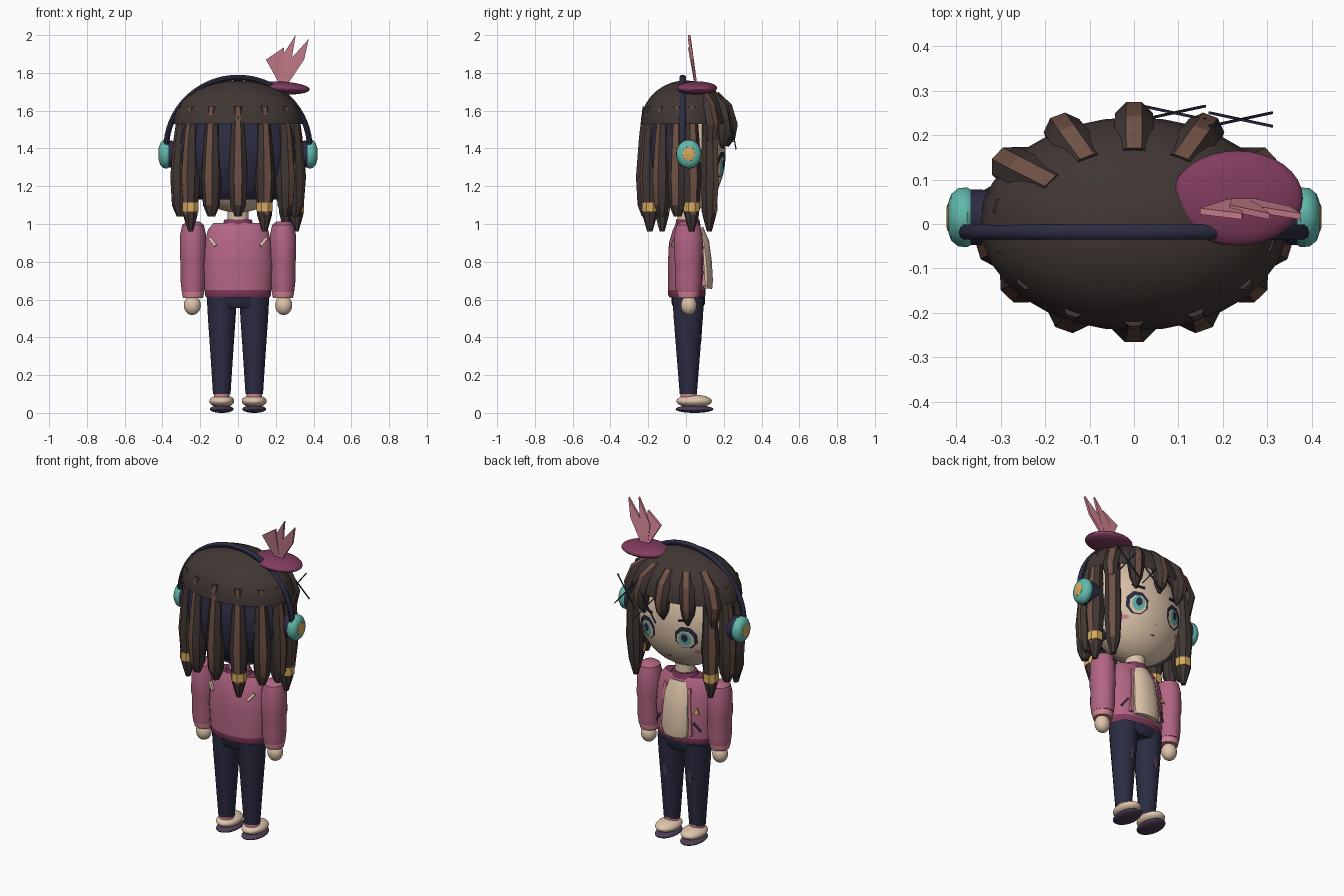
import bpy, bmesh
from math import sin, cos, pi, radians, sqrt
from mathutils import Vector

cube = bpy.data.objects.get("Cube")
if cube:
    bpy.data.objects.remove(cube)


def material(name, *rgb):
    m = bpy.data.materials.new(name)
    m.use_nodes = True
    m.diffuse_color = (*rgb, 1)
    m.node_tree.nodes["Principled BSDF"].inputs["Base Color"].default_value = (*rgb, 1)
    return m


HAIR = material("dark brown", .052, .038, .034)
STREAK = material("light brown", .16, .082, .06)
NAVY = material("navy", .025, .025, .055)
PINK = material("rose pink", .45, .13, .23)
PLUM = material("plum", .22, .045, .11)
SKIN = material("cream", .74, .56, .41)
TEAL = material("teal", .12, .48, .41)
GOLD = material("gold", .68, .40, .11)
BLUSH = material("light pink", .62, .22, .28)
MAUVE = material("mauve grey", .075, .05, .09)


def finish(name, bm, mats, smooth=40):
    bmesh.ops.recalc_face_normals(bm, faces=bm.faces)
    me = bpy.data.meshes.new(name)
    bm.to_mesh(me)
    bm.free()
    for m in mats:
        me.materials.append(m)
    if smooth:
        me.shade_smooth()
        me.set_sharp_from_angle(angle=radians(smooth))
    ob = bpy.data.objects.new(name, me)
    bpy.context.collection.objects.link(ob)
    return ob


def loft(name, rings, mats, n=20, side=(1, 0, 0), rule=None, smooth=40):
    """Tube through rings of (x, y, z, radius along side, radius across)."""
    bm = bmesh.new()
    s = Vector(side).normalized()
    pts = [Vector(r[:3]) for r in rings]
    loops = []
    for i, r in enumerate(rings):
        t = (pts[min(i + 1, len(pts) - 1)] - pts[max(i - 1, 0)]).normalized()
        v = t.cross(s).normalized()
        angles = [(j - .5) * 2 * pi / n for j in range(n)]
        loops.append([bm.verts.new(pts[i] + s * r[3] * cos(a) + v * r[4] * sin(a)) for a in angles])
    for i in range(len(loops) - 1):
        for j in range(n):
            k = (j + 1) % n
            f = bm.faces.new((loops[i][j], loops[i][k], loops[i + 1][k], loops[i + 1][j]))
            if rule:
                f.material_index = rule(i, j)
    bm.faces.new(loops[0])
    bm.faces.new(loops[-1])
    return finish(name, bm, mats, smooth)


def strip(name, a, b, r, mat, flat=None):
    d = Vector(b) - Vector(a)
    side = d.cross(Vector((0, 1, 0)))
    return loft(name, [(*a, r, flat or r), (*b, r, flat or r)], [mat], 4, side, smooth=0)


def ball(name, loc, scale, mat, cuts=()):
    bm = bmesh.new()
    bmesh.ops.create_uvsphere(bm, u_segments=32, v_segments=18, radius=1)
    for v in bm.verts:
        v.co = Vector([c * s + p for c, s, p in zip(v.co, scale, loc)])
    for co, no in cuts:
        bmesh.ops.bisect_plane(bm, geom=bm.verts[:] + bm.edges[:] + bm.faces[:],
                               plane_co=co, plane_no=no, clear_outer=True)
    return finish(name, bm, [mat])


def plate(name, outline, y0, y1, depth, mat):
    """Flat shape drawn in x and z, leaning from y0 at its foot to y1 at its top."""
    bm = bmesh.new()
    zs = [p[1] for p in outline]
    lean = lambda z: y0 + (y1 - y0) * (z - min(zs)) / (max(zs) - min(zs))
    f = bm.faces.new([bm.verts.new((x, lean(z), z)) for x, z in outline])
    ext = bmesh.ops.extrude_face_region(bm, geom=[f])["geom"]
    for v in ext:
        if isinstance(v, bmesh.types.BMVert):
            v.co.y += depth
    return finish(name, bm, [mat], 0)


# Head
HC, HR = (0, 0, 1.37), (.30, .21, .31)
ball("head", HC, HR, SKIN)
loft("neck", [(0, .01, .96, .056, .056), (0, .01, 1.1, .056, .056)], [SKIN])


def face_y(x, z):
    return HR[1] * sqrt(max(0, 1 - (x / HR[0]) ** 2 - ((z - HC[2]) / HR[2]) ** 2))


def decal(name, x, z, rx, rz, lift, mat, n=8):
    """Thin polygon that follows the face."""
    bm = bmesh.new()
    at = lambda px, pz: bm.verts.new((px, face_y(px, pz) + lift, pz))
    mid = at(x, z)
    rim = [at(x + rx * cos((i + .5) * 2 * pi / n), z + rz * sin((i + .5) * 2 * pi / n)) for i in range(n)]
    for i in range(n):
        bm.faces.new((mid, rim[i], rim[(i + 1) % n]))
    return finish(name, bm, [mat], 0)


for sx, tag in ((1, "left"), (-1, "right")):
    decal(f"{tag}_eye_outline", sx * .13, 1.315, .066, .072, .004, NAVY)
    decal(f"{tag}_eye_white", sx * .128, 1.305, .05, .056, .007, SKIN)
    decal(f"{tag}_iris", sx * .128, 1.31, .037, .046, .010, TEAL)
    decal(f"{tag}_pupil", sx * .128, 1.318, .019, .026, .013, NAVY)
    decal(f"{tag}_blush", sx * .19, 1.225, .028, .013, .005, BLUSH)
    strip(f"{tag}_eyebrow", (sx * .09, face_y(.09, 1.42) + .004, 1.415),
          (sx * .16, face_y(.16, 1.43) + .004, 1.425), .008, NAVY)
decal("mouth", 0, 1.165, .016, .005, .004, PLUM)
decal("nose", 0, 1.22, .006, .006, .004, BLUSH)

# Hair cap and the dark layer under the locks
ball("hair_cap", (0, 0, 1.53), (.345, .24, .23), HAIR, [((0, 0, 1.53), (0, 0, -1))])
ball("under_hair", (0, 0, 1.385), (.33, .225, .33), NAVY,
     [((0, 0, 1.54), (0, 0, 1)), ((0, 0, 1.13), (0, 0, -1)), ((0, .03, 0), (0, 1, 0))])


def lock(name, deg, path):
    """Eight-sided lock; path holds (reach, height, radius), streak on its outer face."""
    a = radians(deg)
    ox, oy = sin(a), -cos(a)
    out = Vector((ox * .215, oy * .31, 0)).normalized()
    rings = [(ox * .31 * k, oy * .215 * k, z, r, r) for k, z, r in path]
    last = len(path) - 2
    loft(name, rings, [HAIR, STREAK], 8, out.cross(Vector((0, 0, -1))),
         lambda i, j: int(j == 2 and i < last), 30)


def banded_lock(name, deg):
    lock(name, deg, [(.94, 1.62, .03), (.98, 1.45, .042), (1, 1.25, .054), (1, 1.1, .042),
                     (1, 1.05, .04), (1, .96, .014)])
    x, y = sin(radians(deg)) * .31, -cos(radians(deg)) * .215
    loft(name + "_band", [(x, y, 1.115, .046, .046), (x, y, 1.065, .046, .046)], [GOLD], 8)


for deg in (0, -27, 54, 78, -78, -100):
    lock(f"back_lock_{deg}", deg, [(.94, 1.62, .03), (.98, 1.45, .042), (1, 1.25, .054),
                                   (1, 1.1, .045), (1, 1.04, .02)])
for deg in (27, -54, 98, -125):
    banded_lock(f"banded_lock_{deg}", deg)
lock("long_front_lock", 125, [(.9, 1.64, .03), (1.02, 1.45, .045), (1.02, 1.2, .05),
                              (1, 1.06, .04), (1, .97, .015)])
for deg, tip in ((180, 1.41), (152, 1.40), (208, 1.40), (124, 1.26), (236, 1.26)):
    lock(f"fringe_{deg}", deg, [(.66, 1.67, .045), (.95, 1.61, .048), (1.08, 1.52, .046),
                                (1.06, 1.46, .036), (1.02, tip, .008)])

# Crossed hair pins
for x, y, z in ((.24, .235, 1.52), (.09, .25, 1.48)):
    for s in (1, -1):
        strip("hair_pin", (x - .07, y + .015 * s, z - .085 * s),
              (x + .07, y - .015 * s, z + .085 * s), .004, NAVY)

# Headphones
arc = [i * pi / 32 for i in range(33)]
loft("headband", [(.38 * cos(a), -.018, 1.40 + .375 * sin(a), .018, .015) for a in arc],
     [NAVY], 10, (0, 1, 0))
for sx, tag in ((1, "left"), (-1, "right")):
    def disc(name, mat, *steps):
        loft(f"{tag}_{name}", [(sx * x, .015, 1.37, r * .88, r) for x, r in steps], [mat], 24, (0, 1, 0))
    disc("ear_pad", NAVY, (.30, .07), (.375, .072))
    disc("ear_cup", TEAL, (.365, .07), (.375, .077), (.395, .075), (.411, .06), (.417, .04))
    disc("ear_badge", GOLD, (.41, .04), (.418, .037), (.421, .028))

# Hat with three feathers
hat = ball("hat", (0, 0, 0), (.148, .107, .034), PLUM)
hat.location = (.232, .058, 1.72)
hat.rotation_euler = (0, radians(3), 0)
for outline in (((.22, 1.74), (.148, 1.87), (.243, 1.935), (.25, 1.77)),
                ((.22, 1.74), (.215, 1.86), (.305, 2.0), (.28, 1.85), (.25, 1.75)),
                ((.23, 1.74), (.285, 1.88), (.375, 1.98), (.35, 1.87), (.27, 1.75))):
    plate("feather", outline, .045, .01, .014, BLUSH)

# Jacket
loft("jacket", [(0, .005, z, rx, ry) for z, rx, ry in
                ((.61, .168, .092), (.625, .177, .1), (.65, .177, .1), (.78, .187, .102),
                 (.9, .177, .096), (.97, .16, .075), (1.005, .13, .058))],
     [PLUM, PINK], 28, rule=lambda i, j: int(i > 1))
loft("collar", [(0, .01, .99, .085, .068), (0, .01, 1.025, .072, .062)], [PLUM])
loft("shirt_panel", [(0, y, z, r, .04) for y, z, r in
                     ((.1, .66, .08), (.104, .7, .09), (.098, .8, .085), (.085, .9, .08), (.055, .97, .06))],
     [SKIN], 12)
plate("pin", ((-.15, .81), (-.115, .81), (-.132, .845)), .085, .075, .008, GOLD)
for sx, tag in ((1, "left"), (-1, "right")):
    strip(f"{tag}_lapel", (sx * .098, .094, .67), (sx * .08, .076, .95), .014, BLUSH)
    strip(f"{tag}_pocket", (sx * .15, .07, .70), (sx * .115, .09, .75), .007, MAUVE)
    strip(f"{tag}_back_slash", (sx * .15, -.055, .925), (sx * .118, -.073, .885), .011, SKIN)
    # Arms
    ax = sx * .238
    loft(f"{tag}_sleeve", [(ax, .012, z, r, r * 1.08) for z, r in
                           ((1.012, .035), (.995, .058), (.94, .07), (.82, .071), (.79, .066),
                            (.7, .067), (.64, .06))], [PINK])
    loft(f"{tag}_cuff", [(ax, .012, z, r, r) for z, r in ((.65, .058), (.635, .06), (.607, .053))], [BLUSH])
    ball(f"{tag}_hand", (sx * .242, .015, .57), (.045, .042, .052), SKIN)
    # Legs and shoes
    lx = sx * .086
    loft(f"{tag}_trouser_leg", [(lx, .012, z, rx, ry) for z, rx, ry in
                                ((.61, .08, .085), (.5, .074, .078), (.3, .06, .062), (.1, .047, .046))], [NAVY])
    strip(f"{tag}_trouser_stripe", (lx, .084, .55), (lx, .076, .38), .015, MAUVE, .008)
    loft(f"{tag}_sock", [(lx, .015, .06, .043, .045), (lx, .015, .108, .042, .044)], [BLUSH])
    ball(f"{tag}_shoe", (lx, .043, .062), (.066, .094, .034), SKIN)
    ball(f"{tag}_sole", (lx, .045, .02), (.063, .1, .02), MAUVE)
loft("hips", [(0, .012, z, rx, ry) for z, rx, ry in
              ((.555, .13, .075), (.575, .16, .088), (.625, .165, .09))], [NAVY], 24)
